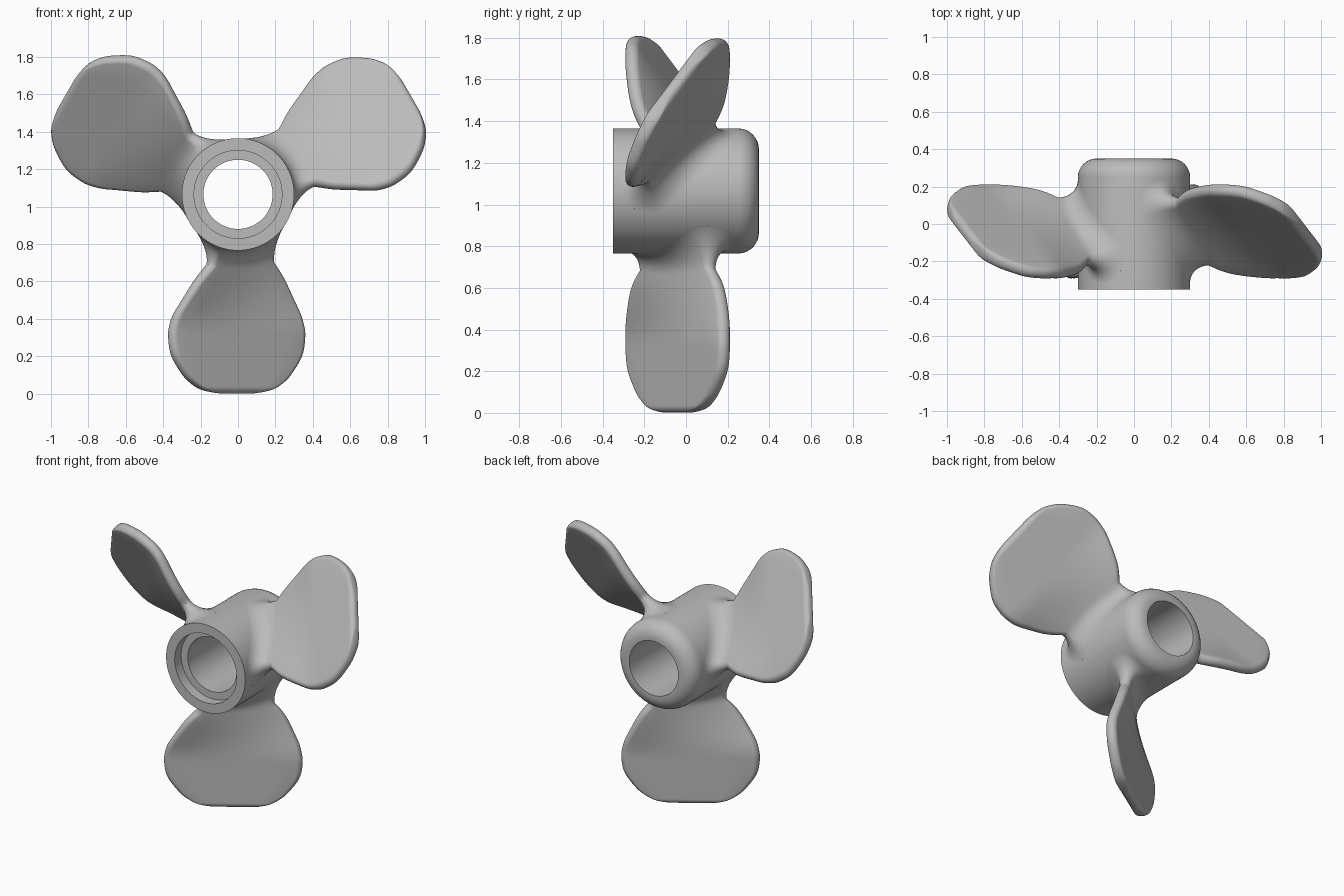
import bpy
import bmesh
from math import sin, cos, pi, sqrt, radians
from mathutils import Matrix, Vector

if "Cube" in bpy.data.objects:
    bpy.data.objects.remove(bpy.data.objects["Cube"])

CENTRE_Z = 1.065
HUB_R = 0.30
FILLET = 0.10
HALF_THICK = 0.035

grey = bpy.data.materials.new("plain grey")
grey.use_nodes = True
grey.diffuse_color = (0.5, 0.5, 0.5, 1)
grey.node_tree.nodes["Principled BSDF"].inputs["Base Color"].default_value = (0.5, 0.5, 0.5, 1)


def loft(name, rings, wrap=False, matrix=Matrix()):
    """Skin a list of equal closed rings; wrap joins last to first, otherwise ends are capped."""
    bm = bmesh.new()
    loops = [[bm.verts.new(p) for p in ring] for ring in rings]
    pairs = list(zip(loops, loops[1:]))
    if wrap:
        pairs.append((loops[-1], loops[0]))
    else:
        bm.faces.new(loops[0])
        bm.faces.new(loops[-1])
    for a, b in pairs:
        for i in range(len(a)):
            j = (i + 1) % len(a)
            bm.faces.new((a[i], a[j], b[j], b[i]))
    bm.transform(matrix)
    bmesh.ops.recalc_face_normals(bm, faces=bm.faces)
    mesh = bpy.data.meshes.new(name)
    bm.to_mesh(mesh)
    bm.free()
    mesh.materials.append(grey)
    ob = bpy.data.objects.new(name, mesh)
    bpy.context.collection.objects.link(ob)
    bpy.ops.object.select_all(action="DESELECT")
    ob.select_set(True)
    bpy.context.view_layer.objects.active = ob
    bpy.ops.object.shade_smooth_by_angle(angle=radians(40))
    return ob


def catmull(points, steps):
    """Smooth path through the points."""
    pts = [Vector(p) for p in points]
    pts = [2 * pts[0] - pts[1]] + pts + [2 * pts[-1] - pts[-2]]
    out = []
    for a, b, c, d in zip(pts, pts[1:], pts[2:], pts[3:]):
        for k in range(steps):
            t = k / steps
            out.append(0.5 * (2 * b + (c - a) * t + (2 * a - 5 * b + 4 * c - d) * t * t
                              + (3 * b - a - 3 * c + d) * t ** 3))
    return out + [pts[-2]]


# Hub: sleeve with a stepped front bore and a rounded back rim
profile = [(0.185, -0.28), (0.235, -0.28), (0.235, -0.35), (HUB_R, -0.35)]
profile += [(0.20 + 0.10 * cos(a * pi / 16), 0.25 + 0.10 * sin(a * pi / 16)) for a in range(9)]
profile += [(0.185, 0.35)]
STEPS = 96
hub_rings = [[(r * cos(2 * pi * k / STEPS), y, CENTRE_Z + r * sin(2 * pi * k / STEPS))
              for r, y in profile] for k in range(STEPS)]
loft("hub", hub_rings, wrap=True)


# Blade: rounded slot sections from the root fillet to the tip
def smooth(t):
    t = min(max(t, 0), 1)
    return t * t * (3 - 2 * t)


def section(half_len, half_thick, r):
    pitch = radians(45 - 12 * smooth((r - 0.33) / 0.42))
    shift = 0.015 - 0.022 * smooth((r - 0.35) / 0.35)
    wrap = 1 - smooth((r - HUB_R) / 0.3)
    outline = []
    for side in (1, -1):
        for k in range(13):
            a = -pi / 2 + pi * k / 12
            outline.append((side * (half_len + half_thick * cos(a)), side * half_thick * sin(a)))
        for k in range(1, 8):
            outline.append((side * half_len * (1 - k / 4), side * half_thick))
    ring = []
    for u, v in outline:
        s = u * cos(pitch) - v * sin(pitch) + shift
        y = u * sin(pitch) + v * cos(pitch) - 0.04
        # hug the hub at the root, lie flat further out
        x = s + wrap * (r * sin(s / r) - s)
        z = r + wrap * (r * cos(s / r) - r)
        ring.append((x, y, -z))
    return ring


blade_rings = [section(0.20, HALF_THICK + FILLET, HUB_R - 0.03)]
for k in range(10):
    a = pi / 2 * (1 - k / 10)
    blade_rings.append(section(0.20 + 0.001 * k, HALF_THICK + FILLET * (1 - cos(a)),
                               HUB_R + FILLET * (1 - sin(a))))

path = [(0.21, 0.40), (0.29, 0.49), (0.365, 0.62), (0.39, 0.70), (0.395, 0.77),
        (0.375, 0.865), (0.305, 0.965), (0.25, 1.012), (0.20, 1.04), (0.15, 1.055), (0.10, 1.064)]
for w, r in catmull(path, 5):
    tip = min(max((r - 1.03) / 0.0355, 0), 0.995)
    blade_rings.append(section(w, HALF_THICK * sqrt(1 - tip * tip), r))

for i, name in enumerate(("lower_blade", "right_blade", "left_blade")):
    turn = Matrix.Translation((0, 0, CENTRE_Z)) @ Matrix.Rotation(i * 2 * pi / 3, 4, "Y")
    loft(name, blade_rings, matrix=turn)
